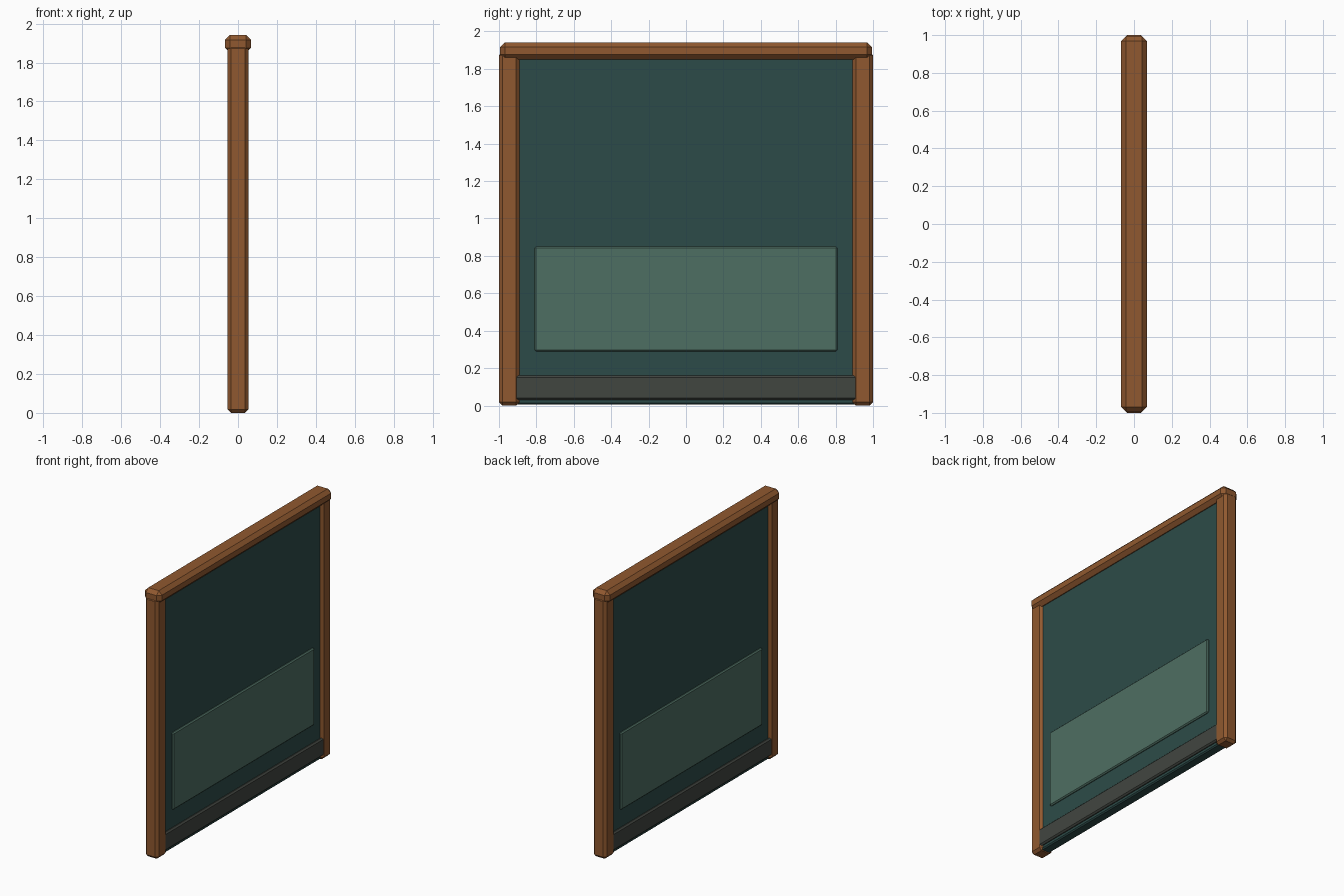
import bpy

if "Cube" in bpy.data.objects:
    bpy.data.objects.remove(bpy.data.objects["Cube"])


def make_material(name, srgb):
    mat = bpy.data.materials.new(name)
    mat.use_nodes = True
    color = [c ** 2.2 for c in srgb] + [1.0]
    mat.diffuse_color = color
    bsdf = next(n for n in mat.node_tree.nodes if n.type == "BSDF_PRINCIPLED")
    bsdf.inputs["Base Color"].default_value = color
    bsdf.inputs["Roughness"].default_value = 0.7
    return mat


def box(name, low, high, mat, bevel):
    """Chamfered box between two opposite corners."""
    bpy.ops.mesh.primitive_cube_add(
        size=1, location=[(a + b) / 2 for a, b in zip(low, high)])
    obj = bpy.context.object
    obj.name = name
    obj.scale = [b - a for a, b in zip(low, high)]
    bpy.ops.object.transform_apply(location=False, rotation=False, scale=True)
    obj.data.materials.append(mat)
    mod = obj.modifiers.new("Chamfer", "BEVEL")
    mod.width = bevel
    mod.segments = 1
    return obj


wood = make_material("wood", (0.56, 0.35, 0.20))
board = make_material("dark_green_board", (0.19, 0.30, 0.29))
pale = make_material("pale_green_panel", (0.31, 0.43, 0.385))
grey = make_material("grey_rail", (0.265, 0.28, 0.26))

# Main board
box("board", (-0.036, -0.93, 0.005), (0.036, 0.93, 1.88), board, 0.008)

# Wooden frame: end posts and the wider top cap
for side, name in ((-1, "front_post"), (1, "back_post")):
    y0, y1 = sorted((side * 0.89, side))
    box(name, (-0.053, y0, 0), (0.053, y1, 1.89), wood, 0.018)
box("top_cap", (-0.068, -0.995, 1.85), (0.068, 0.995, 1.942), wood, 0.026)

# Raised panel and bottom rail on both faces
for side, name in ((-1, "right"), (1, "left")):
    x0, x1 = sorted((side * 0.02, side * 0.049))
    box(name + "_raised_panel", (x0, -0.81, 0.29), (x1, 0.81, 0.85), pale, 0.008)
    x0, x1 = sorted((side * 0.02, side * 0.052))
    box(name + "_bottom_rail", (x0, -0.92, 0.03), (x1, 0.92, 0.16), grey, 0.01)
